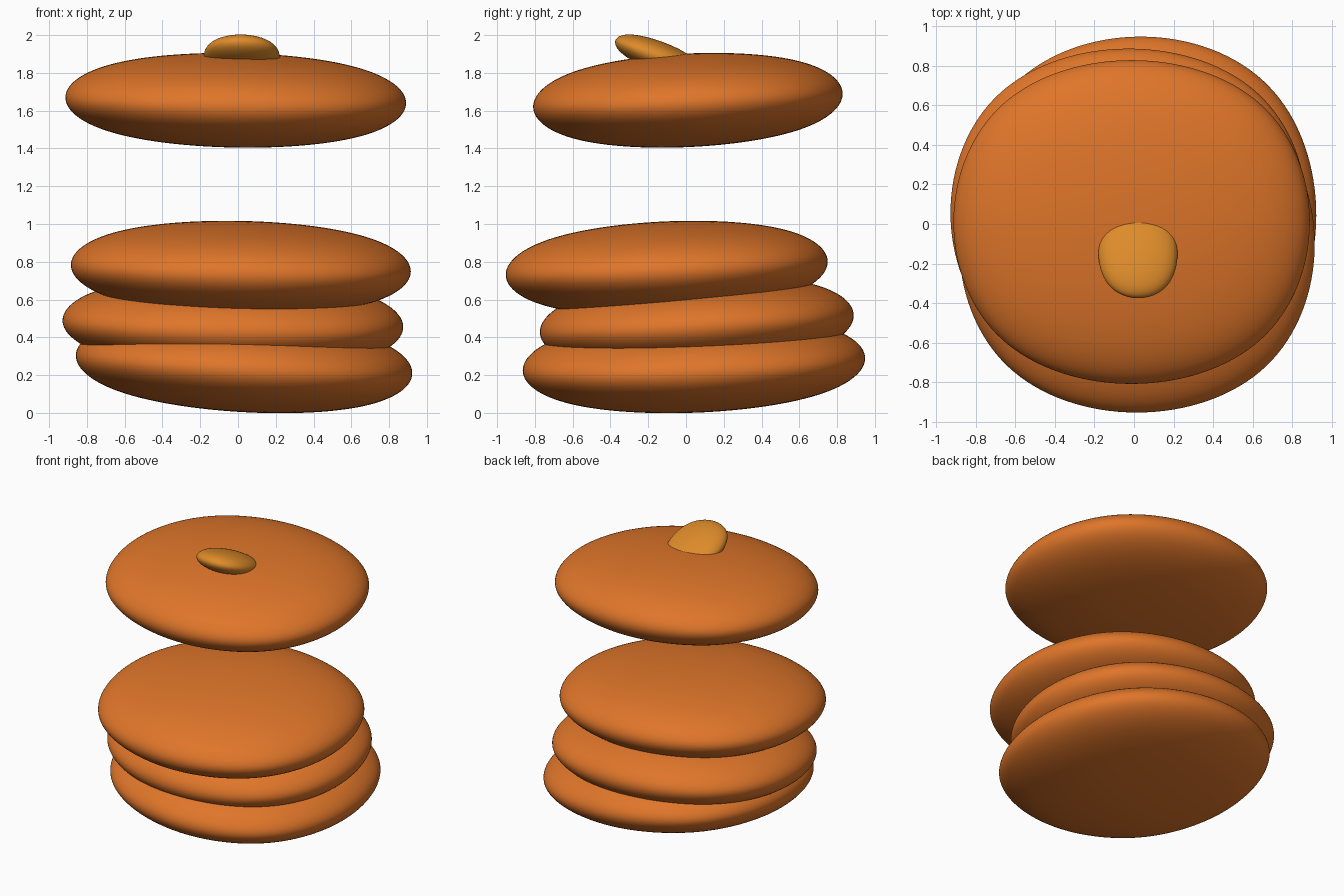
import bpy

if "Cube" in bpy.data.objects:
    bpy.data.objects.remove(bpy.data.objects["Cube"])


def material(name, color):
    m = bpy.data.materials.new(name)
    m.diffuse_color = (*color, 1)
    m.use_nodes = True
    m.node_tree.nodes["Principled BSDF"].inputs["Base Color"].default_value = m.diffuse_color
    return m


def rounded_blob(name, center, radii, tilt, mat):
    # subdivided cube: its limit surface reaches 0.8395 of the cube's half size
    bpy.ops.mesh.primitive_cube_add(size=2 / 0.8395, location=center, rotation=tilt)
    ob = bpy.context.object
    ob.name = name
    ob.scale = radii
    bpy.ops.object.shade_smooth()
    sub = ob.modifiers.new("round", 'SUBSURF')
    sub.levels = sub.render_levels = 5
    ob.data.materials.append(mat)
    return ob


batter = material("pancake_brown", (0.74, 0.18, 0.023))
butter = material("butter_yellow", (0.73, 0.26, 0.023))

# stack of pancakes, the top one floating: centre, radii, tilt
pancakes = [
    ((0.032, 0.042, 0.257), (0.892, 0.907, 0.250), (0.039, 0.058, 0)),
    ((-0.027, 0.057, 0.472), (0.902, 0.832, 0.247), (0.059, 0.021, 0)),
    ((0.015, -0.102, 0.766), (0.900, 0.853, 0.247), (0.045, 0.021, 0)),
    ((-0.012, 0.010, 1.655), (0.902, 0.820, 0.247), (0.047, 0.018, 0)),
]
for i, (center, radii, tilt) in enumerate(pancakes, 1):
    rounded_blob(f"pancake_{i}", center, radii, tilt, batter)

# butter pat sunk into the top pancake, front edge lifted
rounded_blob("butter_pat", (0.02, -0.15, 1.89), (0.20, 0.238, 0.078),
             (-0.354, 0.02, 0), butter)
